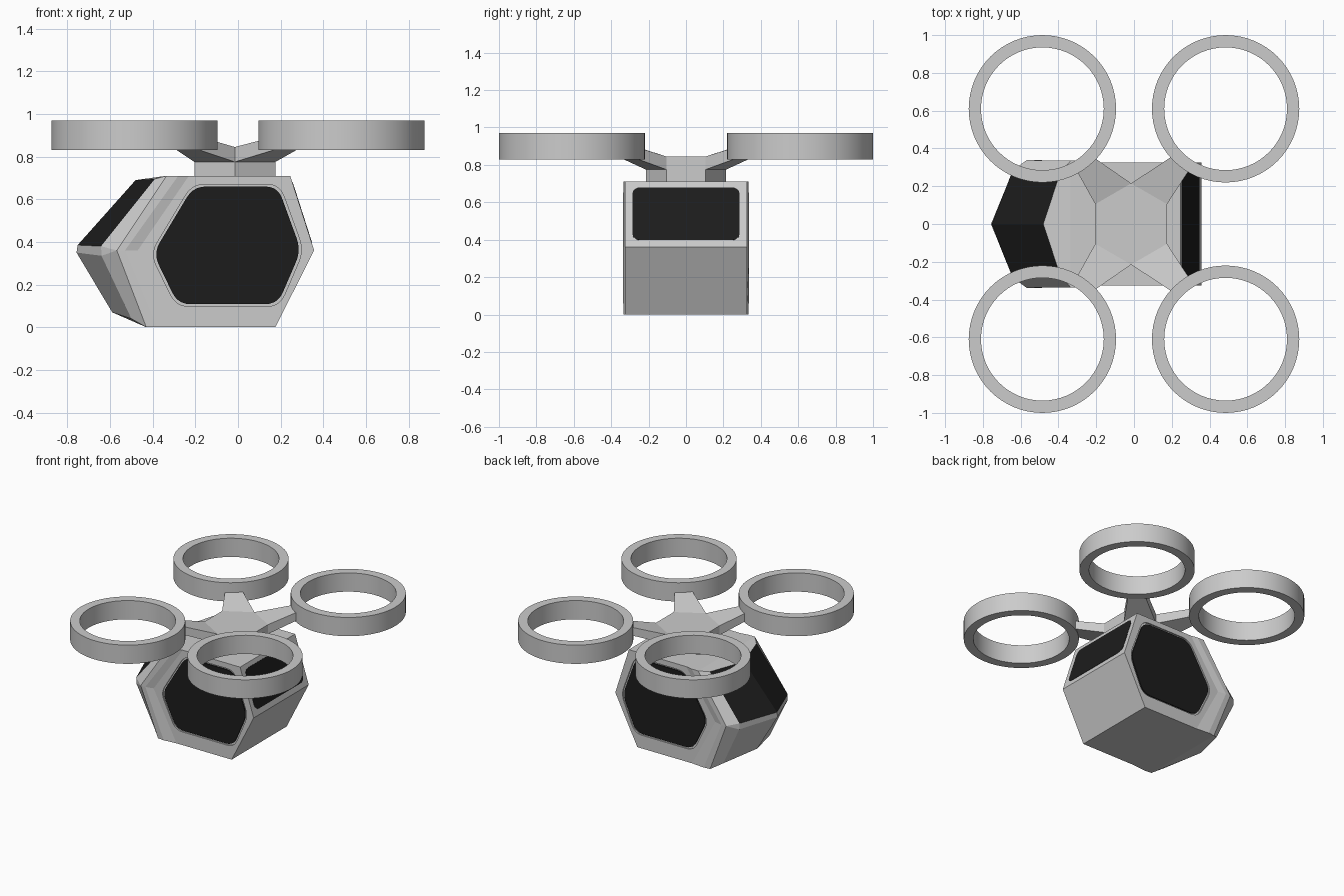
import bpy, bmesh, math
from mathutils import Vector

if "Cube" in bpy.data.objects:
    bpy.data.objects.remove(bpy.data.objects["Cube"])

glass = bpy.data.materials.new("dark_glass")
glass.diffuse_color = (0.012, 0.012, 0.012, 1)
glass.use_nodes = True
glass.node_tree.nodes["Principled BSDF"].inputs["Base Color"].default_value = glass.diffuse_color
grey = bpy.data.materials.new("grey_shell")
grey.diffuse_color = (0.8, 0.8, 0.8, 1)
grey.use_nodes = True
grey.node_tree.nodes["Principled BSDF"].inputs["Base Color"].default_value = grey.diffuse_color


def finish(name, bm, mat=None):
    bmesh.ops.remove_doubles(bm, verts=bm.verts, dist=1e-4)
    bmesh.ops.recalc_face_normals(bm, faces=bm.faces)
    me = bpy.data.meshes.new(name)
    bm.to_mesh(me)
    bm.free()
    ob = bpy.data.objects.new(name, me)
    bpy.context.collection.objects.link(ob)
    if mat:
        me.materials.append(mat)
    return ob


def loft(bm, loops):
    """Bridge closed loops of equal length; returns vertices and face rows."""
    vs = [[bm.verts.new(p) for p in lp] for lp in loops]
    rows = []
    for a, b in zip(vs, vs[1:]):
        n = len(a)
        rows.append([bm.faces.new((a[i], a[(i + 1) % n], b[(i + 1) % n], b[i]))
                     for i in range(n)])
    return vs, rows


def rounded(pts, r, steps=5):
    out = []
    for i, p in enumerate(pts):
        p = Vector(p)
        a, b = Vector(pts[i - 1]), Vector(pts[(i + 1) % len(pts)])
        s, e = p + (a - p).normalized() * r, p + (b - p).normalized() * r
        for k in range(steps + 1):
            t = k / steps
            out.append(s * (1 - t) ** 2 + p * 2 * t * (1 - t) + e * t * t)
    return out


def plate(name, pts, origin, u, v, lo, hi, mat=None):
    """Flat slab with a 2D outline in the u/v plane, between two depths."""
    o, u, v = Vector(origin), Vector(u).normalized(), Vector(v).normalized()
    n = u.cross(v)
    bm = bmesh.new()
    vs, _ = loft(bm, [[o + u * p[0] + v * p[1] + n * d for p in pts] for d in (lo, hi)])
    bm.faces.new(vs[0])
    bm.faces.new(vs[1])
    return finish(name, bm, mat)


# Cabin shell: half outlines from the blunt end to the pointed nose
levels = [
    [(.175, .325, 0), (-.28, .325, 0), (-.38, .335, 0), (-.43, .33, 0), (-.50, .275, .04), (-.59, 0, .07)],
    [(.357, .325, .36), (-.47, .325, .36), (-.53, .338, .36), (-.568, .338, .36), (-.64, .285, .335), (-.757, 0, .35)],
    [(.357, .325, .36), (-.47, .325, .36), (-.53, .338, .36), (-.568, .338, .36), (-.642, .285, .38), (-.752, 0, .385)],
    [(.245, .325, .71), (-.23, .325, .71), (-.28, .335, .71), (-.335, .335, .71), (-.39, .275, .695), (-.48, 0, .69)],
]
loops = [h + [(x, -y, z) for x, y, z in h[-2::-1]] for h in levels]
bm = bmesh.new()
vs, rows = loft(bm, loops)
for cap in (vs[0], vs[-1]):
    bm.faces.new(cap[:4] + cap[-4:])
    bm.faces.new(cap[3:8])
for i in (4, 5):
    rows[2][i].material_index = 1      # nose windscreen
body = finish("cabin_shell", bm, grey)
body.data.materials.append(glass)

# Side windows, set in shallow recesses
outline = [(-.41, .345), (-.215, .67), (.195, .67), (.308, .36), (.195, .098), (-.29, .098)]
mid = Vector((-.05, .38))
inner = [mid + (Vector(p) - mid) * .965 for p in outline]
for side, label in ((-1, "right"), (1, "left")):
    flip = -side
    o = (0, side * .325, 0)
    cutter = plate("recess_cutter", rounded([(flip * x, z) for x, z in outline], .06),
                   o, (flip, 0, 0), (0, 0, 1), -.01, .05)
    cutter.data.materials.append(grey)
    mod = body.modifiers.new("recess", 'BOOLEAN')
    mod.operation = 'DIFFERENCE'
    mod.solver = 'EXACT'
    mod.object = cutter
    bpy.context.view_layer.objects.active = body
    bpy.ops.object.modifier_apply(modifier=mod.name)
    bpy.data.objects.remove(cutter)
    plate("side_window_" + label, rounded([(flip * x, z) for x, z in inner], .06),
          o, (flip, 0, 0), (0, 0, 1), -.015, -.002, glass)

# End window on the upper slope
w, v0, v1 = .287, .04, .335
plate("end_window", rounded([(-w, v0), (w, v0), (w, v1), (-w, v1)], .045),
      (.357, 0, .36), (0, 1, 0), (-.112, 0, .35), -.01, .002, glass)

# Rotor hub: six-sided block
cx = -.015
hexagon = [(.19, -.105), (.19, .105), (0, .215), (-.19, .105), (-.19, -.105), (0, -.215)]
plate("rotor_hub", [(cx + x, y) for x, y in hexagon], (0, 0, 0), (1, 0, 0), (0, 1, 0), .70, .845)

# Tapered arms and rotor rings, one per corner
RX, RY, RO, RI = .485, .61, .39, .325
for sx in (1, -1):
    for sy in (1, -1):
        tag = ("front" if sy < 0 else "back") + ("_right" if sx > 0 else "_left")
        c = Vector((sx * RX, sy * RY, 0))
        d = (Vector((cx, 0, 0)) - c).normalized()
        end = c + d * .36
        side = Vector((-d.y, d.x, 0)) * (.055 * sx * sy)
        a, b = Vector((cx, sy * .215, 0)), Vector((cx + sx * .19, sy * .105, 0))
        e, f = end + side, end - side
        if (e - a).length > (f - a).length:
            e, f = f, e
        up = lambda p, z: (p.x, p.y, z)
        bm = bmesh.new()
        vs, _ = loft(bm, [[up(a, .775), up(b, .775), up(b, .845), up(a, .845)],
                          [up(e, .845), up(f, .845), up(f, .905), up(e, .905)]])
        bm.faces.new(vs[0])
        bm.faces.new(vs[1])
        finish("rotor_arm_" + tag, bm)

        bm = bmesh.new()
        prof = [(RO, .83), (RO, .97), (RI, .97), (RI, .83), (RO, .83)]
        loft(bm, [[(c.x + r * math.cos(math.tau * k / 64), c.y + r * math.sin(math.tau * k / 64), z)
                   for k in range(64)] for r, z in prof])
        ring = finish("rotor_ring_" + tag, bm)
        bpy.ops.object.select_all(action='DESELECT')
        ring.select_set(True)
        bpy.context.view_layer.objects.active = ring
        bpy.ops.object.shade_smooth_by_angle()
